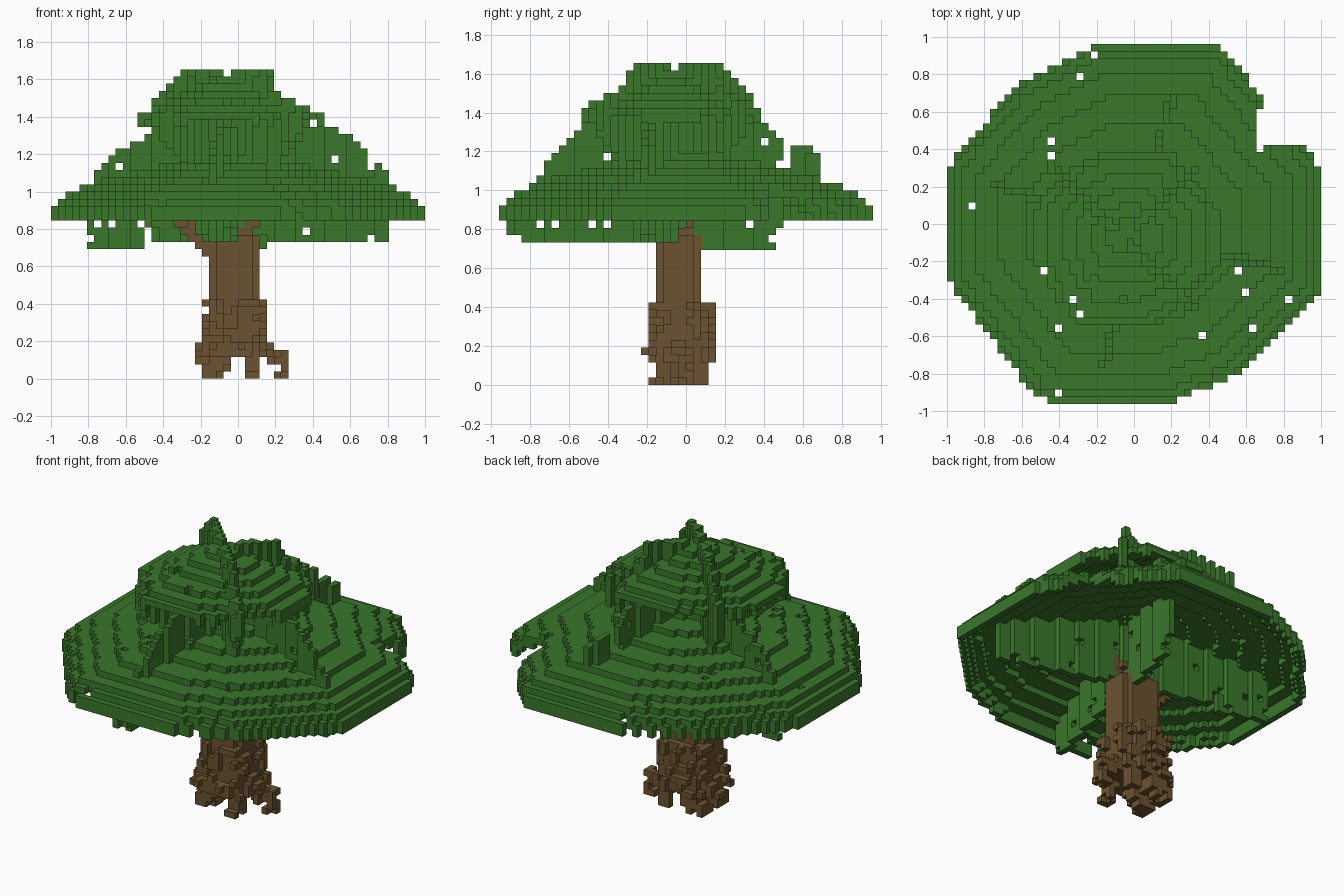
import bpy, bmesh, math, random

random.seed(4)
V = 2 / 52                      # voxel size
NX, NY = 52, 50
cube = bpy.data.objects.get("Cube")
if cube:
    bpy.data.objects.remove(cube)


def make_material(name, color):
    m = bpy.data.materials.new(name)
    m.use_nodes = True
    m.diffuse_color = color
    m.node_tree.nodes["Principled BSDF"].inputs["Base Color"].default_value = color
    return m


leaf = make_material("leaf green", (0.042, 0.184, 0.024, 1))
bark = make_material("bark brown", (0.146, 0.085, 0.029, 1))


def cell(x, y, z):
    return (math.floor((x + 1) / V), math.floor(y / V + NY / 2), math.floor(z / V))


def columns():
    for i in range(NX):
        for j in range(NY):
            yield (i + 0.5) * V - 1, (j + 0.5 - NY / 2) * V


def rim(x, y):
    """Distance inside an uneven polygon: 1 on the rim."""
    sides = ((0, 1), (39, 0.965), (90, 0.96), (117, 0.95), (140, 0.96),
             (180, 1), (217, 0.975), (270, 0.955), (293, 0.955), (315, 0.955))
    return max((x * math.cos(math.radians(a)) + y * math.sin(math.radians(a))) / r
               for a, r in sides)


def lerp(points, t):
    """Height at t along a list of (t, height)."""
    for (a, p), (b, q) in zip(points, points[1:]):
        if t <= b:
            return p + (q - p) * max(0, t - a) / (b - a)
    return points[-1][1]


def wall(start, end, top, bottom, ragged):
    """Upright leaf sheet with ragged edges and a few gaps."""
    out, steps = set(), 110
    for s in range(steps):
        t = s / (steps - 1)
        x = start[0] + (end[0] - start[0]) * t
        y = start[1] + (end[1] - start[1]) * t
        low = cell(x, y, lerp(bottom, t) + random.choice((0, 0, 0, ragged)))[2]
        high = cell(x, y, lerp(top, t) - random.choice((0, 0, ragged)))[2]
        i, j, _ = cell(x, y, 0)
        for k in range(low, high + 1):
            if (i * 7 + j * 13 + k * 29) % 61:
                out.add((i, j, k))
    return out


def limb(points, size):
    """Blocky branch along a path."""
    out = set()
    for a, b in zip(points, points[1:]):
        for s in range(15):
            p = [a[n] + (b[n] - a[n]) * s / 14 for n in range(3)]
            for dx in range(size):
                for dy in range(size):
                    out.add(cell(p[0] + dx * V, p[1] + dy * V, p[2]))
    return out


def shell(x, y, low, high):
    i, j, bottom = cell(x, y, low)
    return {(i, j, k) for k in range(bottom, cell(x, y, high)[2] + 1)}


# Canopy: wide shallow umbrella with a notch, and a smaller dome above;
# gaps run through both layers
lower, upper = set(), set()
umbrella = [(0, 1.2), (0.5, 1.085), (0.8, 1.005), (0.92, 0.96), (1, 0.895)]
CX, CY = -0.04, -0.07
for x, y in columns():
    if random.random() < 0.01:
        continue
    d = rim(x, y)
    if d <= 1 and not (x > 0.65 and 0.42 < y < 0.6) and not (x > 0.7 and y > 0.42):
        z = lerp(umbrella, d)
        lower |= shell(x, y, 0.86 if d > 0.97 else z - 0.01, z + 0.01)
    d = rim(x - CX, y - CY) / 0.49
    if d <= 1:
        z = 1.39 + 0.22 * (1 - d)
        upper |= shell(x, y, z - 0.01, z + 0.01)

# Crossed leaf sheets under and through both layers
sheets = wall((-0.79, 0.22), (0.79, -0.25),
              [(0, 1.0), (0.04, 1.1), (0.09, 1.2), (0.17, 1.26), (0.22, 1.33),
               (0.76, 1.34), (0.83, 1.31), (0.91, 1.26), (0.96, 1.15), (1, 1.06)],
              [(0, 0.71), (0.4, 0.76), (0.6, 0.75), (1, 0.76)], 0.08)
sheets |= wall((-0.2, -0.92), (0.15, 0.48),
               [(0, 0.9), (0.12, 1.04), (0.14, 1.12), (0.21, 1.2), (0.26, 1.26), (0.3, 1.33), (0.92, 1.33), (1, 1.26)],
               [(0, 0.79), (0.08, 0.75), (0.65, 0.75), (0.69, 0.71), (0.98, 0.72), (1, 0.76)], 0.02)
# Loose scrap of leaf behind the second sheet
sheets |= wall((0.17, 0.55), (0.2, 0.68), [(0, 1.22), (1, 1.17)], [(0, 1.08), (1, 1.08)], 0)
sheets |= wall((-0.44, 0.32), (0.34, -0.46),
               [(0, 1.46), (0.2, 1.62), (0.25, 1.64), (0.4, 1.64), (0.5, 1.6), (0.6, 1.64), (0.74, 1.64), (0.79, 1.54), (1, 1.42)],
               [(0, 1.3), (0.2, 1.15), (0.8, 1.15), (1, 1.35)], 0.03)
sheets |= wall((-0.4, -0.42), (0.34, 0.3),
               [(0, 1.41), (0.3, 1.55), (0.5, 1.6), (0.6, 1.64), (0.78, 1.64), (0.82, 1.47), (1, 1.45)],
               [(0, 1.3), (0.2, 1.15), (0.8, 1.15), (1, 1.3)], 0.03)
# Ragged hanging fringe
sheets = {c for c in sheets if c[2] > 21 or random.random() > 0.1}
sheets.add(cell(0.09, -0.02, 0.6))

# Trunk: rounded column, rough and wider toward the foot
trunk = set()
for x, y in columns():
    u, w = abs(x + 0.035), abs(y + 0.035)
    if max(u, w) > 0.24:
        continue
    for k in range(3, 20):
        z = (k + 0.5) * V
        half = 0.115 if z > 0.42 else 0.135 if z > 0.2 else 0.15
        half += 0.035 * (z < 0.42 and random.random() < 0.3)
        if z < 0.62 and x > 0:
            u = abs(x + 0.015)
        if max(u, w) < half and u + w < half * 1.6:
            trunk.add(cell(x, y, z))

# Roots: clumps spreading from the foot
roots = set()
for x, y, size in ((-0.17, -0.15, 3), (-0.17, 0.03, 3), (0.06, -0.16, 2), (0.05, 0.06, 2)):
    roots |= limb([(x * 0.6, y * 0.6, 0.2), (x, y, 0.01)], size)
roots |= limb([(0.08, -0.05, 0.2), (0.2, -0.03, 0.12), (0.2, -0.02, 0.01)], 2)
roots |= limb([(-0.12, -0.08, 0.14), (-0.21, -0.06, 0.1)], 2)
roots |= limb([(0.15, 0.02, 0.16), (0.23, 0.02, 0.06)], 1)
roots = {c for c in roots if random.random() > (0.25 if c[2] < 2 else 0.1)}

# Branches
branches = limb([(-0.14, -0.1, 0.64), (-0.24, -0.11, 0.75), (-0.36, -0.12, 0.87)], 2)
branches |= limb([(0.0, -0.03, 0.7), (0.05, -0.1, 0.84), (0.05, -0.1, 0.91)], 2)
branches |= limb([(-0.08, -0.13, 0.7), (-0.06, -0.12, 0.88), (-0.04, -0.04, 1.1)], 2)
branches |= limb([(-0.02, 0.0, 0.7), (0.08, 0.02, 0.82)], 1)

parts = [("trunk", trunk, bark), ("branches", branches, bark), ("roots", roots, bark),
         ("lower_canopy", lower, leaf), ("upper_canopy", upper, leaf), ("leaf_sheets", sheets, leaf)]
SIDES = [((1, 0, 0), ((1, 0, 0), (1, 1, 0), (1, 1, 1), (1, 0, 1))),
         ((0, 1, 0), ((1, 1, 0), (0, 1, 0), (0, 1, 1), (1, 1, 1))),
         ((0, 0, 1), ((0, 0, 1), (1, 0, 1), (1, 1, 1), (0, 1, 1)))]
for normal, quad in SIDES[:]:
    flipped = [tuple(c[n] - normal[n] for n in range(3)) for c in reversed(quad)]
    SIDES.append((tuple(-n for n in normal), flipped))
filled = set().union(*(p[1] for p in parts))
used = set()

# Draw only the exposed voxel faces of each part
for name, cells, mat in parts:
    bm = bmesh.new()
    cache = {}
    for c in sorted(cells - used):
        for normal, quad in SIDES:
            if tuple(c[n] + normal[n] for n in range(3)) in filled:
                continue
            verts = []
            for q in quad:
                key = tuple(c[n] + q[n] for n in range(3))
                if key not in cache:
                    cache[key] = bm.verts.new((key[0] * V - 1, (key[1] - NY / 2) * V, key[2] * V))
                verts.append(cache[key])
            bm.faces.new(verts)
    used |= cells
    mesh = bpy.data.meshes.new(name)
    bm.to_mesh(mesh)
    bm.free()
    mesh.materials.append(mat)
    bpy.context.collection.objects.link(bpy.data.objects.new(name, mesh))
